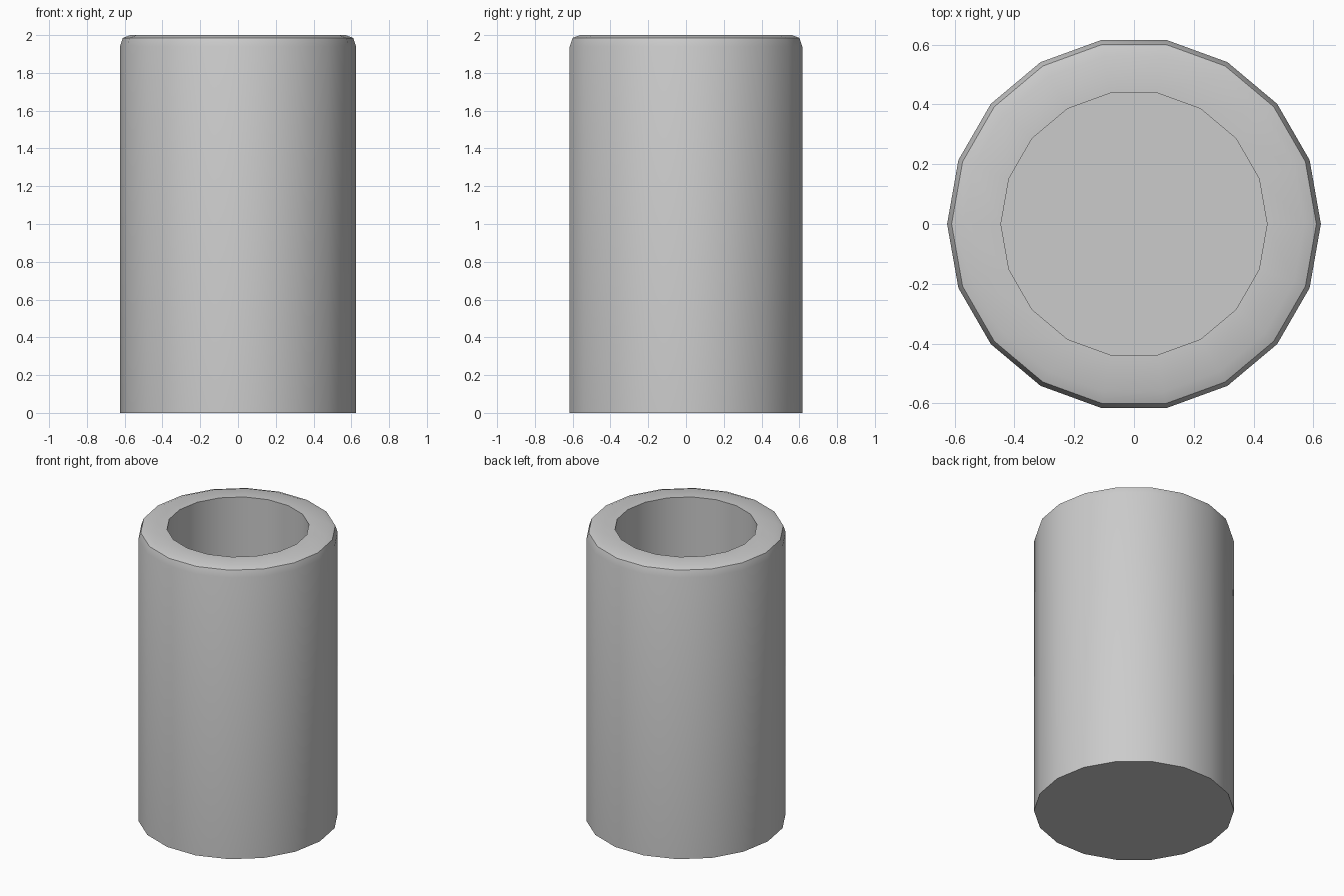
import bpy, bmesh, math

if "Cube" in bpy.data.objects:
    bpy.data.objects.remove(bpy.data.objects["Cube"])

SIDES = 18

# Cup profile (radius, height): outer base, rounded lip, inner wall, inner floor
PROFILE = [(0.625, 0.0), (0.625, 1.94), (0.61, 1.985), (0.57, 2.0),
           (0.445, 2.0), (0.445, 0.18)]


def ring(bm, radius, z):
    return [bm.verts.new((radius * math.cos(2 * math.pi * i / SIDES),
                          radius * math.sin(2 * math.pi * i / SIDES), z))
            for i in range(SIDES)]


# Cup body: stacked rings joined by quads, closed by the base and inner floor
bm = bmesh.new()
rings = [ring(bm, r, z) for r, z in PROFILE]
for a, b in zip(rings, rings[1:]):
    for i in range(SIDES):
        j = (i + 1) % SIDES
        bm.faces.new((a[i], a[j], b[j], b[i]))
bm.faces.new(rings[0][::-1])
bm.faces.new(rings[-1])
bmesh.ops.recalc_face_normals(bm, faces=bm.faces)

mesh = bpy.data.meshes.new("cup")
bm.to_mesh(mesh)
bm.free()
cup = bpy.data.objects.new("cup", mesh)
bpy.context.collection.objects.link(cup)

# Smooth walls, crisp rim and base edges
bpy.context.view_layer.objects.active = cup
cup.select_set(True)
bpy.ops.object.shade_smooth_by_angle(angle=math.radians(30))
